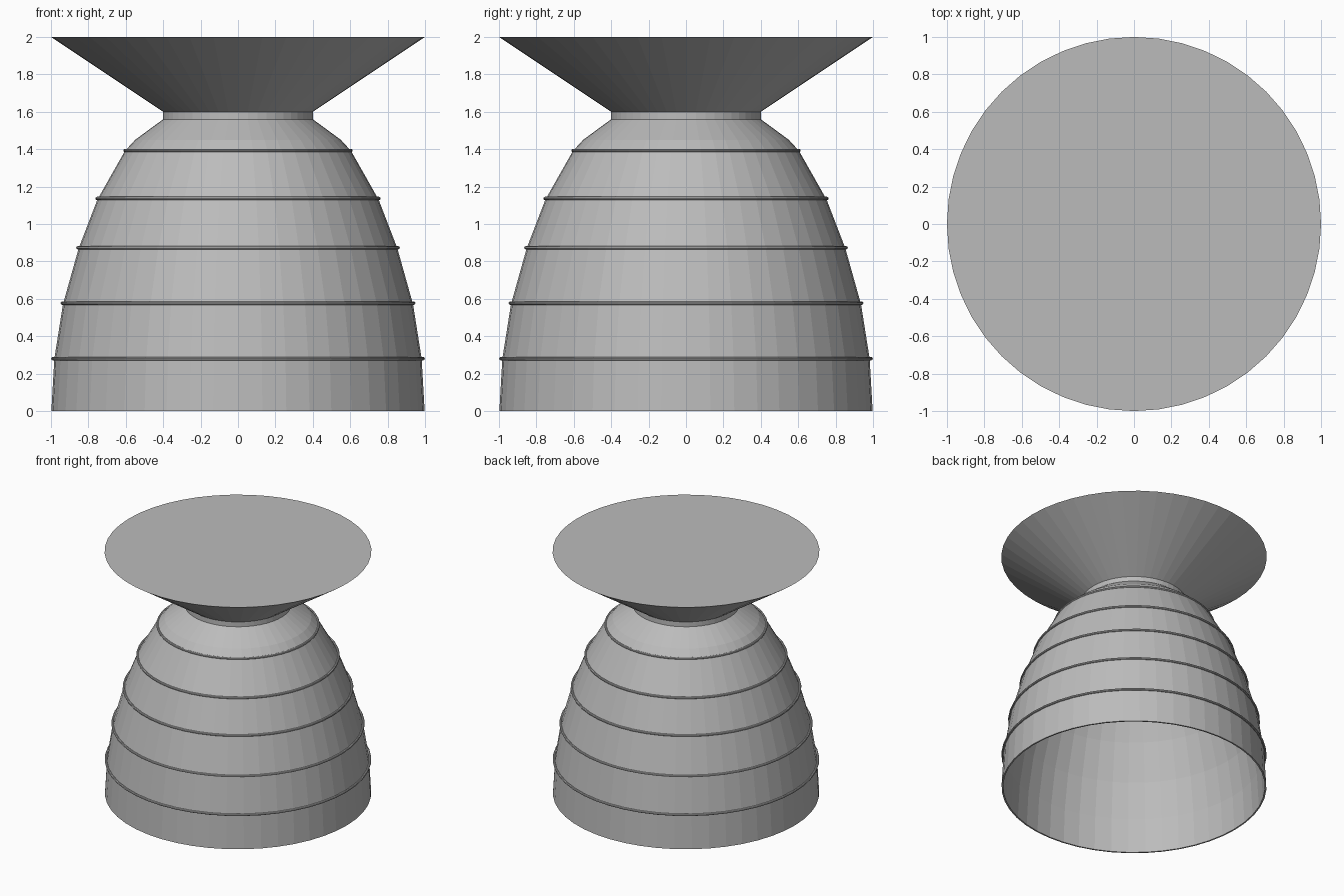
import bpy, bmesh, math

if "Cube" in bpy.data.objects:
    bpy.data.objects.remove(bpy.data.objects["Cube"])

SIDES = 48

grey = bpy.data.materials.new("metal grey")
grey.diffuse_color = (0.5, 0.5, 0.5, 1)
grey.use_nodes = True
grey.node_tree.nodes["Principled BSDF"].inputs["Base Color"].default_value = grey.diffuse_color


def lathe(name, profile, closed=False):
    """Spin a list of (radius, z) points around the z axis."""
    bm = bmesh.new()
    rings = []
    for r, z in profile:
        if r == 0:
            rings.append([bm.verts.new((0, 0, z))] * SIDES)
        else:
            rings.append([bm.verts.new((r * math.cos(2 * math.pi * i / SIDES),
                                        r * math.sin(2 * math.pi * i / SIDES), z))
                          for i in range(SIDES)])
    pairs = list(zip(rings, rings[1:]))
    if closed:
        pairs.append((rings[-1], rings[0]))
    for a, b in pairs:
        for i in range(SIDES):
            j = (i + 1) % SIDES
            quad = list(dict.fromkeys((a[i], a[j], b[j], b[i])))
            bm.faces.new(quad)
    bmesh.ops.recalc_face_normals(bm, faces=bm.faces)
    mesh = bpy.data.meshes.new(name)
    bm.to_mesh(mesh)
    bm.free()
    mesh.materials.append(grey)
    obj = bpy.data.objects.new(name, mesh)
    bpy.context.collection.objects.link(obj)
    return obj


# Hollow nozzle bell: outer skin up, inner skin down
outer = [(0.998, 0), (0.982, 0.28), (0.936, 0.57), (0.852, 0.87), (0.752, 1.13),
         (0.605, 1.39), (0.55, 1.45), (0.40, 1.56)]
wall = 0.012
inner = [(r - wall, z - (wall if z > 1.3 else 0)) for r, z in reversed(outer)]
lathe("nozzle_bell", outer + inner, closed=True)

# Throat collar
lathe("throat_collar", [(0, 1.56), (0.40, 1.56), (0.40, 1.60), (0, 1.60)])

# Flared mounting cone with a flat top
lathe("mounting_cone", [(0, 1.60), (0.40, 1.60), (1.0, 2.0), (0, 2.0)])

# Thin stiffening hoops around the bell
for n, (r, z) in enumerate([(0.990, 0.28), (0.940, 0.577), (0.856, 0.873),
                            (0.754, 1.137), (0.604, 1.393)]):
    hoop = [(r + 0.009 * math.cos(k * math.pi / 4), z + 0.009 * math.sin(k * math.pi / 4))
            for k in range(8)]
    lathe(f"hoop_{n + 1}", hoop, closed=True)
